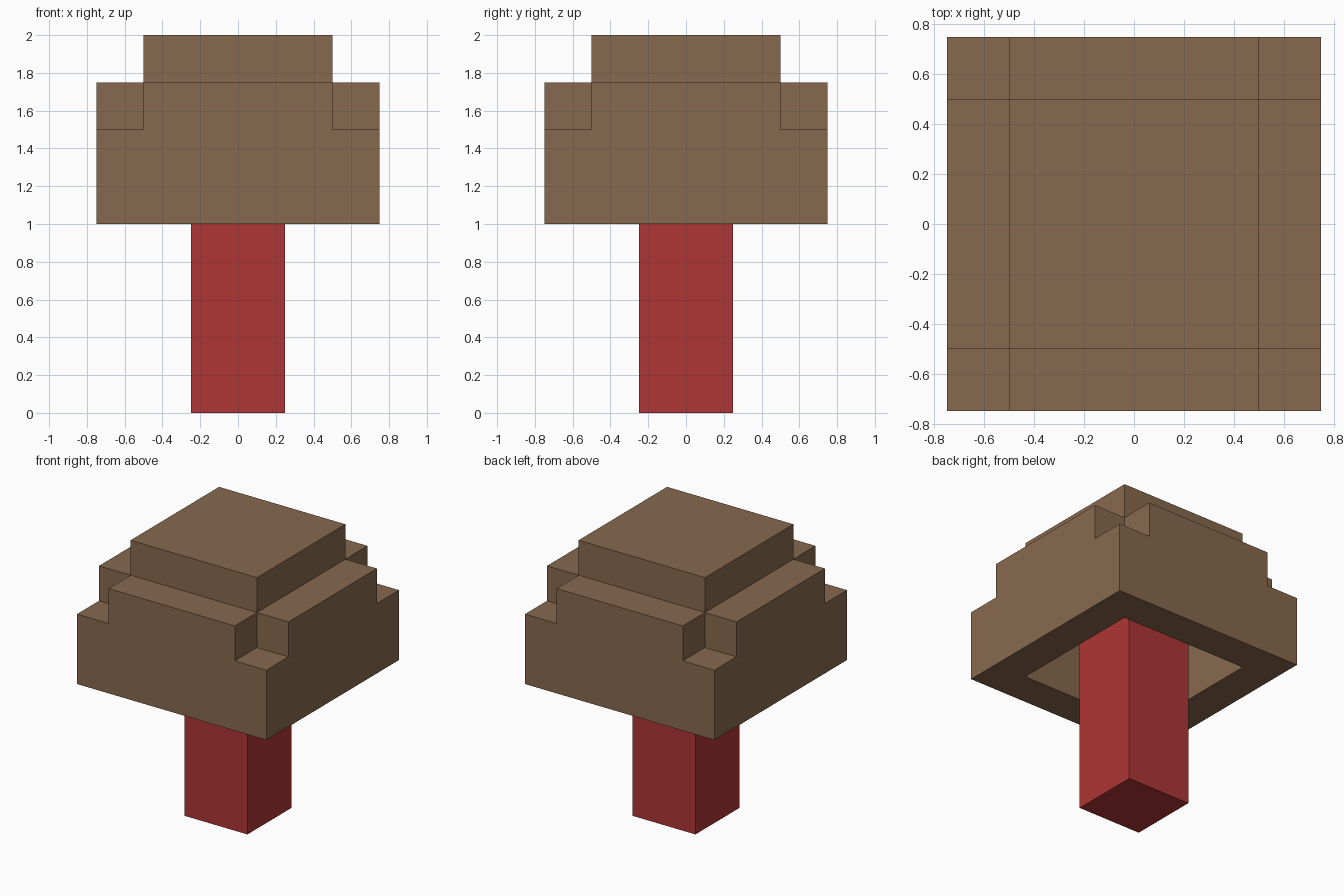
import bpy, bmesh
from mathutils import Vector

if "Cube" in bpy.data.objects:
    bpy.data.objects.remove(bpy.data.objects["Cube"], do_unlink=True)


def make_material(name, rgb):
    mat = bpy.data.materials.new(name)
    mat.use_nodes = True
    mat.diffuse_color = (*rgb, 1)
    mat.node_tree.nodes["Principled BSDF"].inputs["Base Color"].default_value = (*rgb, 1)
    return mat


def block_part(name, xs, zs, filled, mat):
    """Outer skin of the filled cells of a grid with breaks xs (x and y) and zs."""
    bm = bmesh.new()
    n, m = len(xs) - 1, len(zs) - 1
    cells = {(i, j, k) for i in range(n) for j in range(n) for k in range(m) if filled(i, j, k)}
    verts = {}

    def corner(p):
        if p not in verts:
            verts[p] = bm.verts.new((xs[p[0]], xs[p[1]], zs[p[2]]))
        return verts[p]

    for cell in cells:
        for axis in range(3):
            for side in (0, 1):
                beside = list(cell)
                beside[axis] += 2 * side - 1
                if tuple(beside) in cells:
                    continue
                u, v = (axis + 1) % 3, (axis + 2) % 3
                loop = []
                for a, b in ((0, 0), (1, 0), (1, 1), (0, 1)):
                    p = list(cell)
                    p[axis] += side
                    p[u] += a
                    p[v] += b
                    loop.append(corner(tuple(p)))
                bm.faces.new(loop if side else loop[::-1])
    mesh = bpy.data.meshes.new(name)
    bm.to_mesh(mesh)
    bm.free()
    mesh.materials.append(mat)
    obj = bpy.data.objects.new(name, mesh)
    bpy.context.collection.objects.link(obj)
    return obj


brown = make_material("cap brown", (0.242, 0.141, 0.076))
red = make_material("stem red", (0.429, 0.036, 0.036))


# Hollow cap: full ring below, four notched corners above, square crown on top
def cap_cell(i, j, k):
    edges = (i != 1) + (j != 1)
    return (edges > 0, edges == 1, edges == 0)[k]


block_part("cap", (-0.75, -0.5, 0.5, 0.75), (1, 1.5, 1.75, 2), cap_cell, brown)

# Stem: one square post reaching the inside of the crown
block_part("stem", (-0.25, 0.25), (0, 1.75), lambda i, j, k: True, red)
